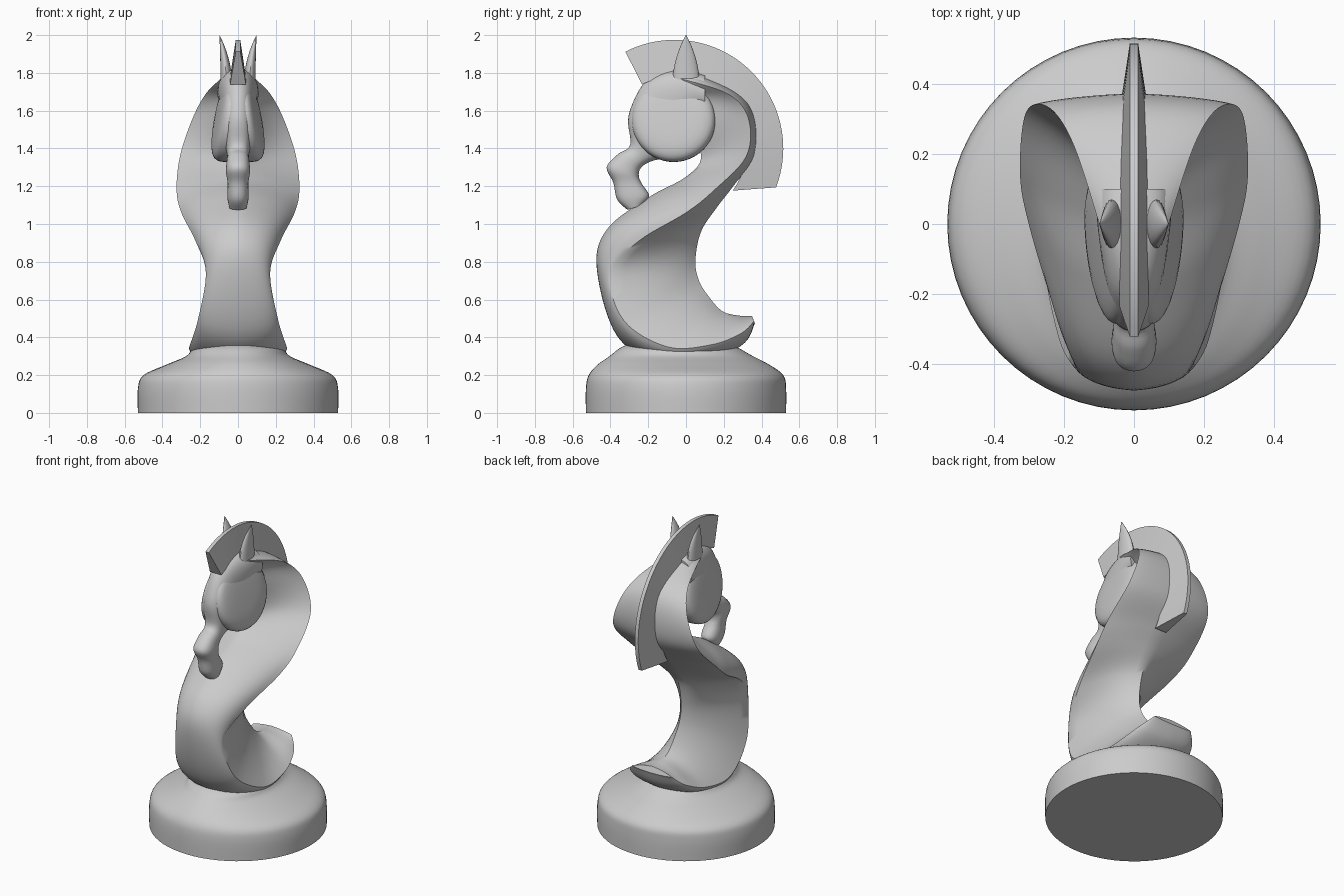
import bpy, bmesh
from math import sin, cos, pi, radians
from mathutils import Vector

if "Cube" in bpy.data.objects:
    bpy.data.objects.remove(bpy.data.objects["Cube"])


def smooth_rings(rings, steps):
    # Catmull-Rom interpolation between successive cross-sections
    out, n = [], len(rings)
    for i in range(n - 1):
        quad = (rings[max(i - 1, 0)], rings[i], rings[i + 1], rings[min(i + 2, n - 1)])
        for s in range(steps):
            t = s / steps
            out.append([0.5 * (2 * q + (r - p) * t + (2 * p - 5 * q + 4 * r - w) * t * t
                               + (3 * q - p - 3 * r + w) * t ** 3) for p, q, r, w in zip(*quad)])
    return out + [rings[-1]]


def loft(name, rings, steps=1, angle=40):
    rings = smooth_rings(rings, steps)
    bm = bmesh.new()
    vs = [[bm.verts.new(p) for p in r] for r in rings]
    n = len(vs[0])
    for a, b in zip(vs, vs[1:]):
        for i in range(n):
            j = (i + 1) % n
            bm.faces.new((a[i], a[j], b[j], b[i]))
    bm.faces.new(vs[0])
    bm.faces.new(vs[-1])
    bmesh.ops.recalc_face_normals(bm, faces=bm.faces)
    me = bpy.data.meshes.new(name)
    bm.to_mesh(me)
    bm.free()
    ob = bpy.data.objects.new(name, me)
    bpy.context.collection.objects.link(ob)
    bpy.ops.object.select_all(action='DESELECT')
    ob.select_set(True)
    bpy.context.view_layer.objects.active = ob
    bpy.ops.object.shade_smooth_by_angle(angle=radians(angle))


def section(f, e, b, w, kf, kb, m=9):
    # Closed symmetric section: front point, side edge, back point, half width, bulges
    F, E, B = Vector((0, *f)), Vector((w, *e)), Vector((0, *b))

    def arc(P, Q, corner, k):
        c = (P + Q) / 2 * (1 - k) + corner * k
        return [P * (1 - t) ** 2 + c * 2 * t * (1 - t) + Q * t * t
                for t in [i / m for i in range(m)]]

    half = arc(F, E, Vector((w, *f)), kf) + arc(E, B, Vector((w, *b)), kb) + [B]
    return half + [Vector((-p.x, p.y, p.z)) for p in half[-2:0:-1]]


def oval(cx, cy, z, rx, ry, n=64):
    return [Vector((cx + rx * cos(2 * pi * i / n), cy + ry * sin(2 * pi * i / n), z))
            for i in range(n)]


def ramp(z, z0, z1, a, b):
    t = min(max((z - z0) / (z1 - z0), 0), 1)
    return a + (b - a) * t


# Round base, becoming oval toward the body
loft("base", [oval(0, ramp(z, .2, .34, 0, -.035), z, rx, ry) for z, rx, ry in (
    (0, .53, .53), (.13, .53, .53), (.2, .5, .515), (.255, .38, .455),
    (.3, .275, .38), (.34, .24, .32), (.36, .18, .28))], 5)

# S-shaped body: front line, side edge, back line (y, z each) and half width
body = [
    (.365, .475, .36, .485, .35, .512, .14),
    (.31, .37, .29, .42, .28, .515, .205),
    (.15, .29, .13, .36, .19, .54, .25),
    (-.1, .25, -.1, .35, .11, .63, .258),
    (-.36, .40, -.33, .49, .065, .71, .213),
    (-.472, .76, -.40, .74, .05, .81, .17),
    (-.42, .97, -.25, .91, .08, .96, .225),
    (-.2, 1.14, 0, 1.06, .165, 1.09, .3),
    (0, 1.25, .15, 1.18, .25, 1.2, .325),
    (.08, 1.36, .32, 1.36, .36, 1.36, .307),
    (.0, 1.55, .33, 1.56, .36, 1.57, .24),
    (-.03, 1.65, .22, 1.69, .26, 1.7, .17),
    (-.1, 1.7, -.03, 1.77, -.01, 1.825, .09)]
rings = []
for fy, fz, ey, ez, by, bz, w in body:
    # convex chest turning into a hollow behind the head; rounded waist
    kf = ramp(ez, .95, 1.4, .75, -.25) if ez < 1.7 else .4
    kb = ramp(ez, .33, .7, .12, .5) if by < .2 else .4
    rings.append(section((fy, fz), (ey, ez), (by, bz), w, kf, kb))
loft("body", rings, 7, 45)

# Face and muzzle: brow side, throat side (y, z each) and half width
face = [(.1, 1.79, .1, 1.6, .11), (-.02, 1.82, .04, 1.58, .105), (-.15, 1.795, 0, 1.5, .095),
        (-.235, 1.73, -.02, 1.45, .085), (-.305, 1.57, -.06, 1.37, .078),
        (-.295, 1.42, -.19, 1.33, .058), (-.36, 1.37, -.24, 1.295, .06),
        (-.42, 1.3, -.25, 1.255, .064), (-.385, 1.22, -.235, 1.215, .055),
        (-.365, 1.13, -.195, 1.15, .056), (-.31, 1.075, -.23, 1.1, .046)]
loft("face", [section((fy, fz), ((fy + by) / 2, (fz + bz) / 2), (by, bz), w, .95, .95)
              for fy, fz, by, bz, w in face], 5, 50)

# Cheeks: a round disc, thinner toward the crown and the nose
cheeks = []
for k in range(-11, 12):
    u = sin(k / 11.5 * pi / 2)
    r = .222 * (1 - abs(u) ** 6) ** .3
    ring = []
    for i in range(48):
        y, z = -.065 + r * cos(2 * pi * i / 48), 1.55 + r * sin(2 * pi * i / 48)
        ring.append(Vector((u * (.155 - .18 * (z - 1.38) + .11 * y), y, z)))
    cheeks.append(ring)
loft("cheeks", cheeks)

# Mane: an arched fin that thins toward its outer edge
mane = []
for i in range(41):
    pts = []
    for start, r, half in ((-36, .38, .042), (-21, .575, .012)):
        a = radians(start + (117 - start) * i / 40)
        y, z = -.06 + r * cos(a), 1.4 + r * sin(a)
        pts.append((Vector((half, y, z)), Vector((-half, y, z))))
    mane.append([pts[0][0], pts[1][0], pts[1][1], pts[0][1]])
loft("mane", mane, 1, 30)

# Pointed ears leaning outward
for side, name in ((1, "right_ear"), (-1, "left_ear")):
    ear = []
    for i in range(13):
        t = i / 12
        s = 1.02 - t * t
        ear.append(oval(side * (.062 + .036 * t * t), 0, 1.74 + .26 * t, .03 * s, .07 * s, 20))
    loft(name, ear)
